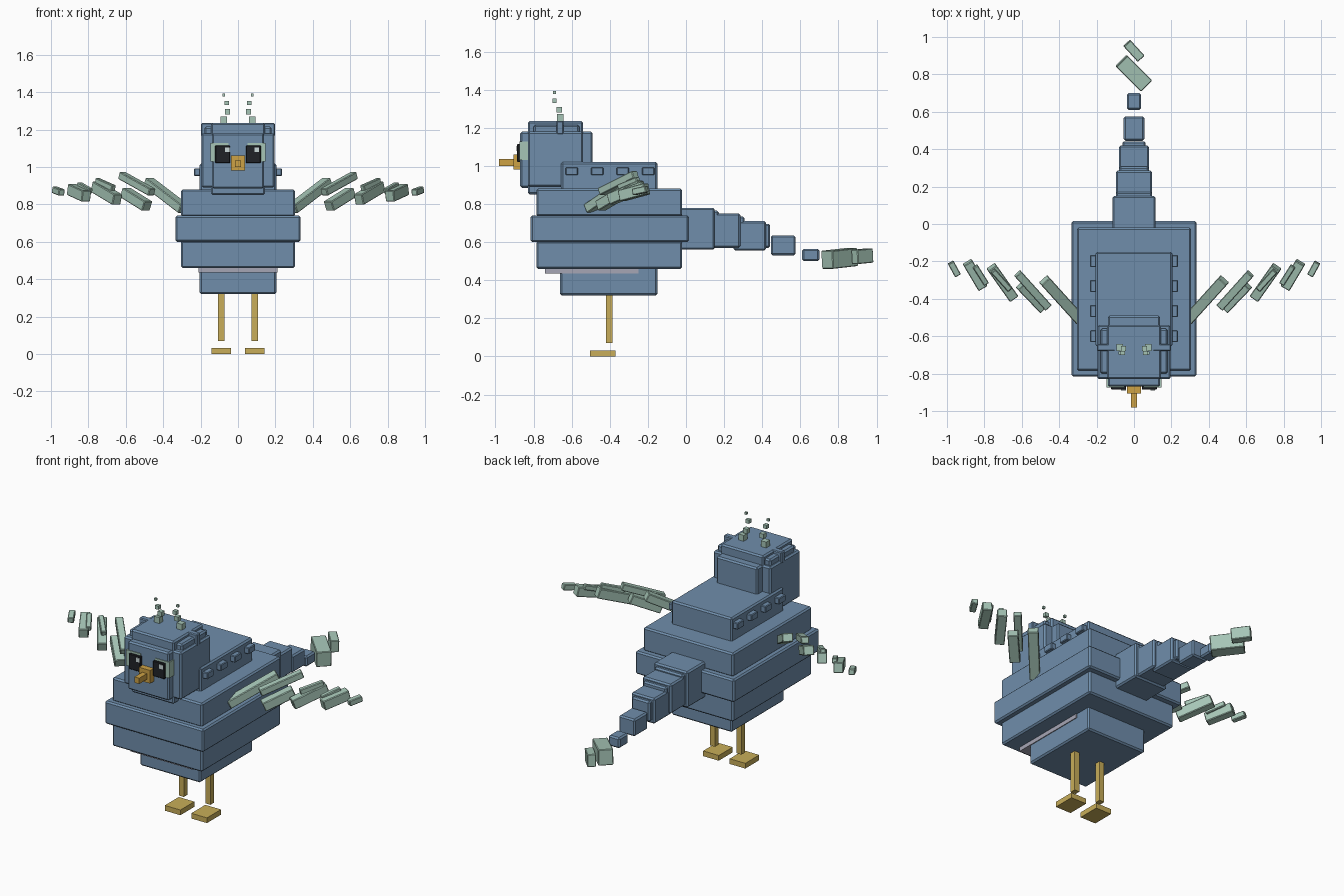
import bpy
from mathutils import Vector, Matrix

if "Cube" in bpy.data.objects:
    bpy.data.objects.remove(bpy.data.objects["Cube"], do_unlink=True)


def material(name, r, g, b):
    m = bpy.data.materials.new(name)
    m.use_nodes = True
    m.diffuse_color = (r, g, b, 1)
    m.node_tree.nodes["Principled BSDF"].inputs["Base Color"].default_value = (r, g, b, 1)
    return m


BLUE = material("slate blue", .16, .27, .41)
GREEN = material("pale green", .38, .56, .47)
STRAW = material("straw yellow", .58, .42, .10)
AMBER = material("amber", .61, .36, .06)
BLACK = material("eye black", .014, .016, .02)
GLINT = material("eye glint", .6, .7, .7)
LILAC = material("grey lilac", .38, .38, .46)


def block(name, center, size, mat, bevel=0.0, rotation=None):
    """Box of a given size, optionally rotated and with chamfered edges."""
    bpy.ops.mesh.primitive_cube_add(size=1)
    ob = bpy.context.object
    ob.name = name
    ob.data.transform(Matrix.Diagonal((*size, 1)))
    turn = rotation if rotation else Matrix()
    ob.matrix_world = Matrix.Translation(center) @ turn
    ob.data.materials.append(mat)
    if bevel:
        mod = ob.modifiers.new("soft edges", "BEVEL")
        mod.width = bevel
        mod.segments = 1
    return ob


def span(name, xs, ys, zs, mat, bevel=0.0):
    """Box given by its extents on each axis."""
    lo, hi = Vector((xs[0], ys[0], zs[0])), Vector((xs[1], ys[1], zs[1]))
    return block(name, (lo + hi) / 2, hi - lo, mat, bevel)


def centred(name, half, ys, zs, mat=BLUE, bevel=0.009):
    return span(name, (-half, half), ys, zs, mat, bevel)


def feather(name, start, end, width, thick):
    """Box running from one point to another, kept level across its width."""
    a, b = Vector(start), Vector(end)
    along = (b - a).normalized()
    across = Vector((0, 0, 1)).cross(along).normalized()
    up = along.cross(across)
    turn = Matrix((along, across, up)).transposed().to_4x4()
    return block(name, (a + b) / 2, ((b - a).length, width, thick), GREEN, 0.004, turn)


# Stacked body
centred("belly", .205, (-.66, -.15), (.32, .47))
centred("belly_plate", .21, (-.74, -.25), (.435, .465), LILAC, 0)
centred("lower_body", .305, (-.785, -.02), (.46, .605))
centred("middle_body", .335, (-.815, .015), (.6, .74))
centred("upper_body", .305, (-.785, -.02), (.735, .88))
centred("back", .205, (-.655, -.15), (.87, 1.02))

# Head made of crossing blocks
centred("head_core", .145, (-.83, -.54), (.85, 1.235))
centred("head_face", .14, (-.87, -.49), (.885, 1.18))
centred("head_width", .195, (-.83, -.54), (.89, 1.18))
centred("head_top", .18, (-.80, -.56), (1.1, 1.215))

# Beak
centred("beak_base", .038, (-.905, -.86), (.98, 1.06), AMBER, 0)
centred("beak_tip", .016, (-.98, -.9), (1.0, 1.035), AMBER, 0)

# Tail: half width, length range, height range
tail = [
    (.115, (-.03, .15), (.56, .78)),
    (.097, (.1, .285), (.57, .75)),
    (.08, (.25, .42), (.555, .71)),
    (.055, (.445, .575), (.53, .635)),
    (.038, (.61, .70), (.5, .565)),
]
for i, (half, ys, zs) in enumerate(tail, 1):
    centred(f"tail_segment_{i}", half, ys, zs)
    if i < 4:
        inner = (zs[0] + .015, zs[1] - .015)
        centred(f"tail_joint_{i}", half - .018, (ys[0], ys[1] + .022), inner)

# Tail feathers
feather("tail_feather_large", (.065, .74, .507), (-.067, .872, .522), .085, .095)
feather("tail_feather_small", (.037, .885, .522), (-.038, .967, .53), .05, .075)

# Wing feathers on one side: start, end, width, thickness
wing = [
    ((.29, -.51, .775), (.48, -.30, .92), .06, .05),
    ((.46, -.445, .865), (.622, -.265, .955), .045, .04),
    ((.485, -.45, .79), (.605, -.325, .865), .06, .055),
    ((.645, -.395, .825), (.762, -.23, .895), .055, .06),
    ((.665, -.35, .885), (.755, -.25, .925), .03, .035),
    ((.81, -.34, .843), (.89, -.205, .88), .055, .06),
    ((.79, -.32, .87), (.85, -.225, .905), .03, .03),
    ((.942, -.275, .863), (.98, -.205, .878), .035, .035),
]

# Crest cubes: side offset, depth, height, size
crest = [
    (.076, -.66, 1.253, .036),
    (.056, -.665, 1.295, .028),
    (.06, -.69, 1.342, .023),
    (.076, -.69, 1.385, .014),
]

for side, label in ((1, "left"), (-1, "right")):
    def pair(xs):
        return sorted(x * side for x in xs)

    # Legs and feet
    span(f"{label}_leg", pair((.073, .107)), (-.42, -.385), (.07, .33), STRAW)
    span(f"{label}_foot", pair((.037, .143)), (-.505, -.37), (0, .032), STRAW)

    # Eyes
    span(f"{label}_eye_socket", pair((.05, .147)), (-.874, -.822), (1.03, 1.127), GREEN)
    span(f"{label}_eye", pair((.042, .122)), (-.886, -.85), (1.02, 1.115), BLACK, .004)
    gx = .1 if side > 0 else -.057
    block(f"{label}_eye_glint", (gx, -.886, 1.092), (.026, .006, .026), GLINT)

    # Ears and back studs
    span(f"{label}_ear", pair((.1, .197)), (-.68, -.642), (1.165, 1.235), BLUE, .005)
    for i in range(4):
        y = -.6 + i * .134
        span(f"{label}_back_stud_{i + 1}", pair((.19, .235)),
             (y - .032, y + .032), (.952, .992), BLUE, .004)

    # Crest and wing
    for i, (x, y, z, s) in enumerate(crest, 1):
        block(f"{label}_crest_cube_{i}", (x * side, y, z), (s, s, s), GREEN)
    for i, (a, b, w, t) in enumerate(wing, 1):
        feather(f"{label}_wing_feather_{i}", (a[0] * side, *a[1:]),
                (b[0] * side, *b[1:]), w, t)
